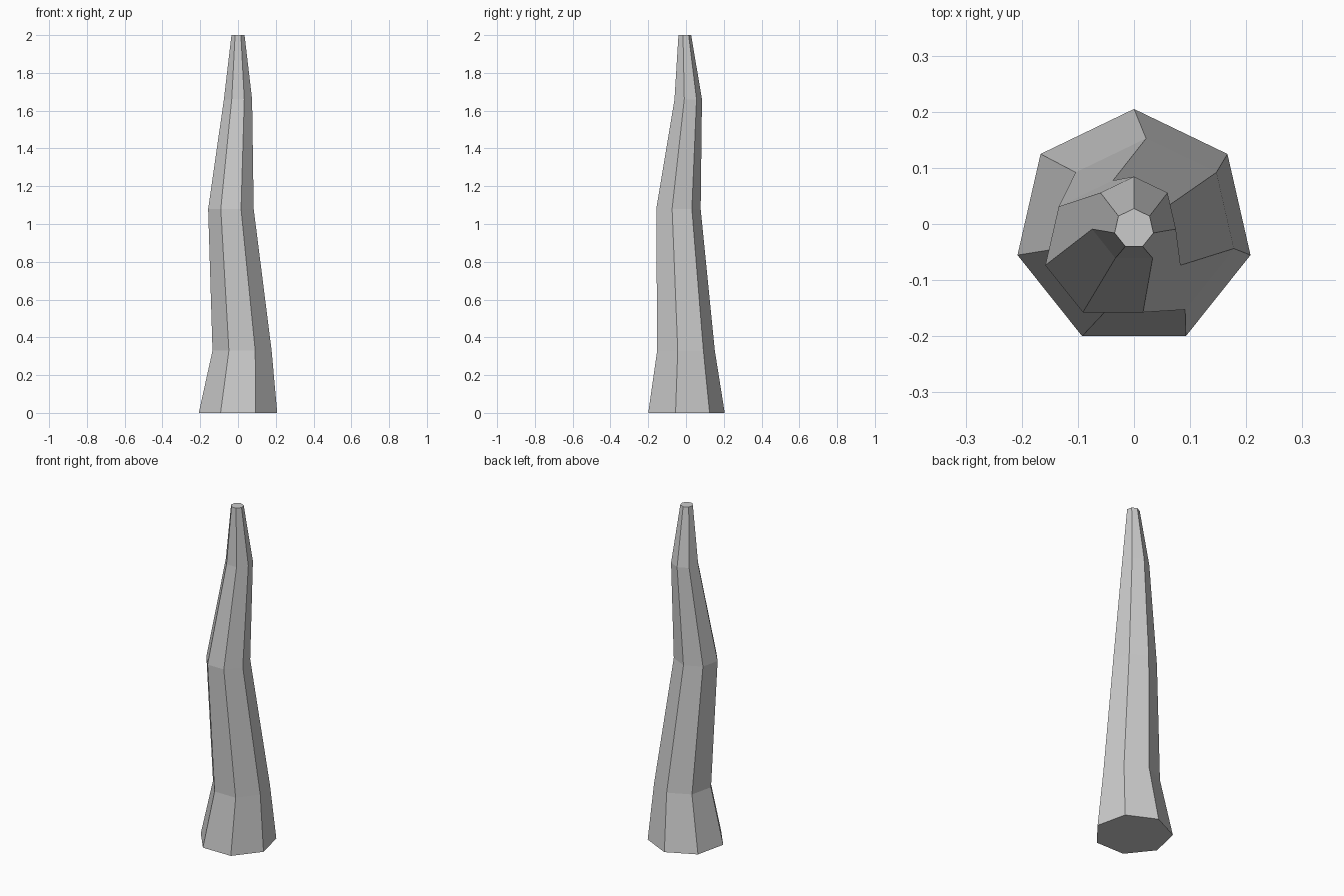
import bpy, bmesh
from math import sin, cos, tau

if "Cube" in bpy.data.objects:
    bpy.data.objects.remove(bpy.data.objects["Cube"])

SIDES = 7
# Cross-sections up the crooked spike: centre x, centre y, height, radius
RINGS = [
    (0.0, -0.008, 0.0, 0.213),
    (0.0215, -0.008, 0.33, 0.1605),
    (-0.0375, -0.046, 1.08, 0.1236),
    (0.0, 0.008, 1.66, 0.0765),
    (0.0, -0.008, 2.0, 0.0355),
]

bm = bmesh.new()

# Seven-sided rings, one corner pointing to the back
loops = []
for cx, cy, z, r in RINGS:
    loops.append([bm.verts.new((cx - r * sin(tau * i / SIDES),
                                cy + r * cos(tau * i / SIDES), z))
                  for i in range(SIDES)])

# Side walls between neighbouring rings
for low, high in zip(loops, loops[1:]):
    for i in range(SIDES):
        j = (i + 1) % SIDES
        bm.faces.new((low[i], low[j], high[j], high[i]))

# End caps
bm.faces.new(loops[0][::-1])
bm.faces.new(loops[-1])
bmesh.ops.recalc_face_normals(bm, faces=bm.faces)

mesh = bpy.data.meshes.new("crooked_trunk")
bm.to_mesh(mesh)
bm.free()
trunk = bpy.data.objects.new("crooked_trunk", mesh)
bpy.context.collection.objects.link(trunk)
